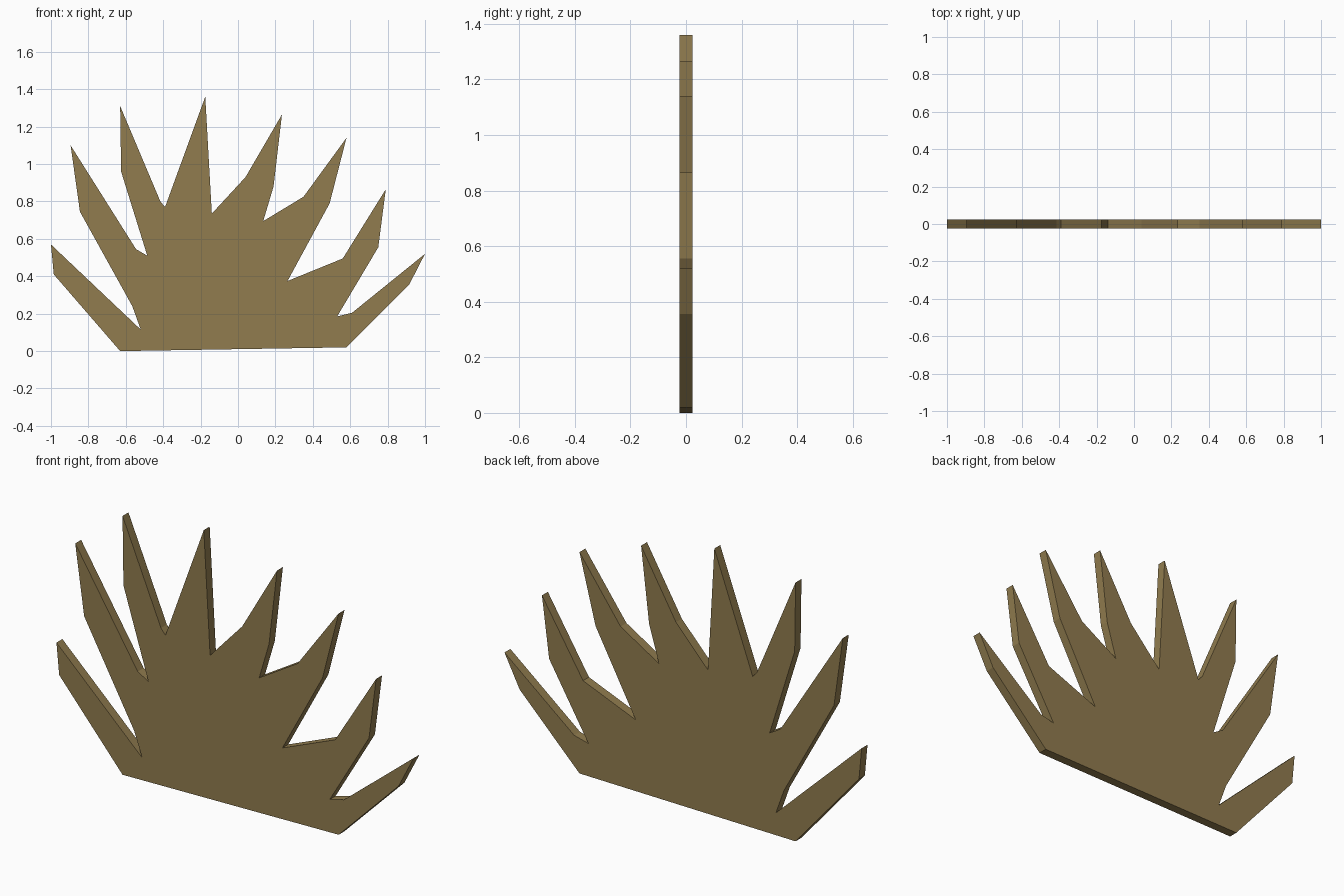
import bpy, bmesh

if "Cube" in bpy.data.objects:
    bpy.data.objects.remove(bpy.data.objects["Cube"])

T = 0.0235  # half thickness

# Outline of the spiky leaf plate (x, z), counter-clockwise seen from the front
outline = [
    (-0.63, 0.0), (0.58, 0.02),                                    # base
    (0.915, 0.355), (1.0, 0.52), (0.61, 0.205), (0.53, 0.185),     # right spike
    (0.75, 0.555), (0.79, 0.865), (0.56, 0.495), (0.265, 0.375),
    (0.49, 0.79), (0.58, 1.14), (0.35, 0.825), (0.135, 0.695),
    (0.19, 0.88), (0.235, 1.265), (0.04, 0.93), (-0.14, 0.735),
    (-0.175, 1.36), (-0.39, 0.77), (-0.415, 0.80),                 # tall middle
    (-0.63, 1.31), (-0.625, 0.96), (-0.485, 0.51), (-0.545, 0.545),
    (-0.895, 1.10), (-0.845, 0.745), (-0.565, 0.24), (-0.52, 0.115),
    (-1.0, 0.57), (-0.985, 0.41),                                  # left spike
]

# Extrude the outline into a thin plate
bm = bmesh.new()
face = bm.faces.new([bm.verts.new((x, -T, z)) for x, z in outline])
ext = bmesh.ops.extrude_face_region(bm, geom=[face], use_keep_orig=True)
moved = [g for g in ext["geom"] if isinstance(g, bmesh.types.BMVert)]
bmesh.ops.translate(bm, verts=moved, vec=(0, 2 * T, 0))
bmesh.ops.recalc_face_normals(bm, faces=bm.faces)
bmesh.ops.triangulate(bm, faces=[f for f in bm.faces if len(f.verts) > 4])

mesh = bpy.data.meshes.new("spiky_leaf_plate")
bm.to_mesh(mesh)
bm.free()

mat = bpy.data.materials.new("dry_grass_brown")
mat.diffuse_color = (0.283, 0.202, 0.078, 1)
mat.use_nodes = True
mat.node_tree.nodes["Principled BSDF"].inputs["Base Color"].default_value = mat.diffuse_color
mesh.materials.append(mat)
obj = bpy.data.objects.new("spiky_leaf_plate", mesh)
bpy.context.collection.objects.link(obj)
